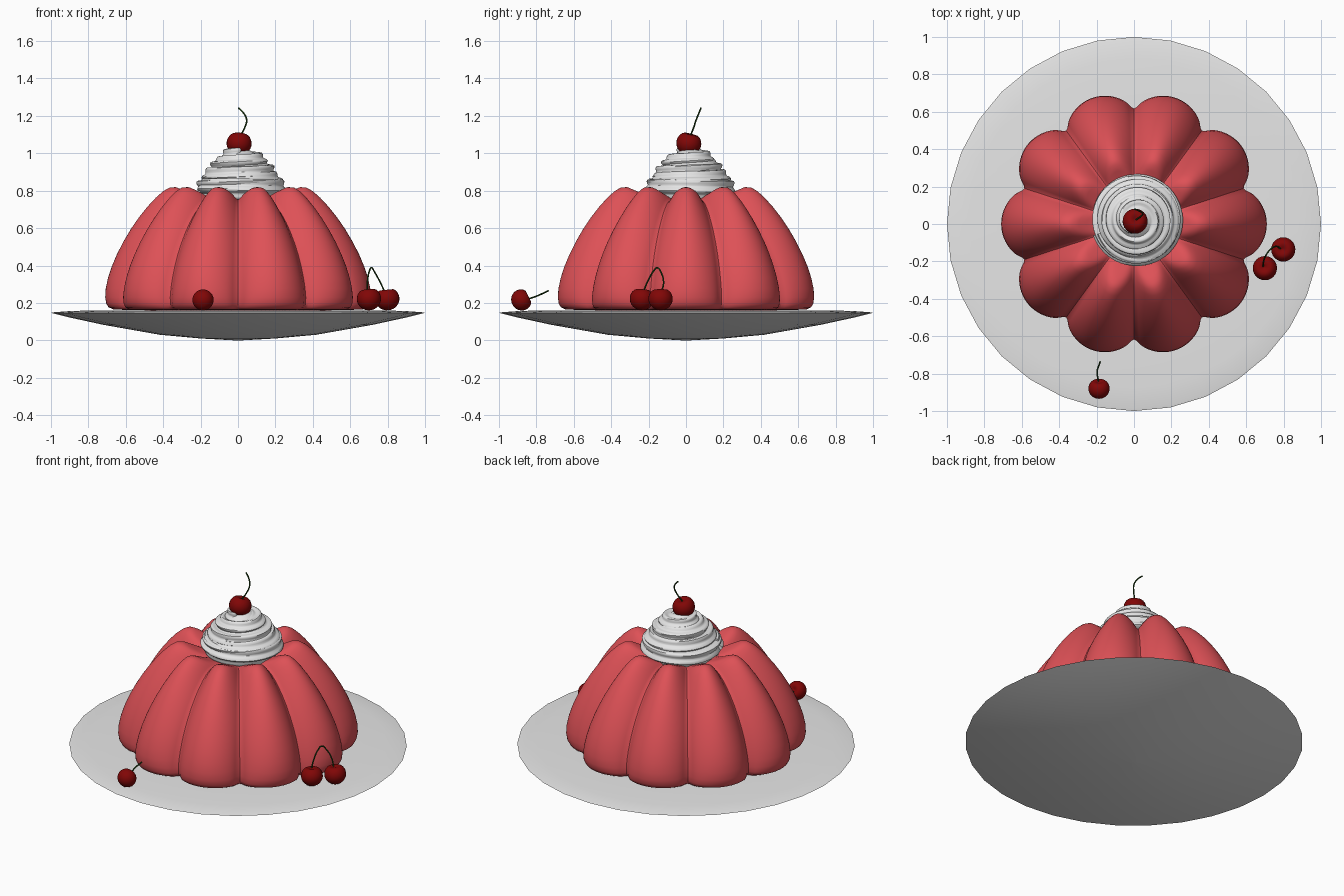
import bpy, bmesh, math
from mathutils import Vector, Euler

if "Cube" in bpy.data.objects:
    bpy.data.objects.remove(bpy.data.objects["Cube"])


def material(name, rgb):
    m = bpy.data.materials.new(name)
    m.diffuse_color = (*rgb, 1)
    m.use_nodes = True
    m.node_tree.nodes["Principled BSDF"].inputs["Base Color"].default_value = m.diffuse_color
    return m


WHITE = material("porcelain_white", (0.8, 0.8, 0.8))
CREAM = material("cream_white", (0.78, 0.78, 0.78))
RED = material("jelly_red", (0.73, 0.082, 0.094))
CHERRY = material("cherry_red", (0.22, 0.002, 0.002))
STEM = material("stem_green", (0.012, 0.05, 0.006))


def rings_to_object(name, rings, mat, closed_ends=True, angle=40):
    """Skin a list of equally long point rings and cap both ends."""
    bm = bmesh.new()
    rows = [[bm.verts.new(p) for p in ring] for ring in rings]
    n = len(rows[0])
    for a, b in zip(rows, rows[1:]):
        for i in range(n):
            j = (i + 1) % n
            bm.faces.new((a[i], a[j], b[j], b[i]))
    if closed_ends:
        for row in (rows[0], rows[-1]):
            c = bm.verts.new(sum((v.co for v in row), Vector()) / n)
            for i in range(n):
                bm.faces.new((row[i], row[(i + 1) % n], c))
    bmesh.ops.recalc_face_normals(bm, faces=bm.faces)
    me = bpy.data.meshes.new(name)
    bm.to_mesh(me)
    bm.free()
    me.materials.append(mat)
    ob = bpy.data.objects.new(name, me)
    bpy.context.collection.objects.link(ob)
    if angle:
        bpy.ops.object.select_all(action='DESELECT')
        ob.select_set(True)
        bpy.context.view_layer.objects.active = ob
        bpy.ops.object.shade_smooth_by_angle(angle=math.radians(angle))
    return ob


def lathe(name, profile, sides, mat, angle=40):
    rings = [[(r * math.cos(t), r * math.sin(t), z)
              for t in (math.tau * i / sides for i in range(sides))] for r, z in profile]
    return rings_to_object(name, rings, mat, angle=angle)


# Shallow plate with a nearly flat top
lathe("plate", [(0.02, 0), (0.2, 0.01), (0.42, 0.03), (0.72, 0.083), (0.9, 0.122), (1, 0.147),
                (0.985, 0.15), (0.88, 0.158), (0.5, 0.16), (0.1, 0.16)], 32, WHITE, angle=30)

# Fluted jelly dome: blend between a lobe profile and a groove profile
lobe = [(0.66, 0.16), (0.695, 0.17), (0.717, 0.22), (0.702, 0.33), (0.652, 0.46), (0.575, 0.6),
        (0.485, 0.72), (0.395, 0.81), (0.335, 0.832), (0.26, 0.78), (0.15, 0.74)]
groove = [(0.57, 0.16), (0.595, 0.17), (0.61, 0.22), (0.585, 0.34), (0.54, 0.46), (0.47, 0.58),
          (0.39, 0.675), (0.32, 0.73), (0.26, 0.75), (0.2, 0.75), (0.13, 0.74)]
LOBES, PER = 10, 14
rings = []
for k, ((rl, zl), (rg, zg)) in enumerate(zip(lobe, groove)):
    ring = []
    for i in range(LOBES * PER):
        t = math.tau * i / (LOBES * PER)
        w = abs(math.cos(LOBES * t / 2)) ** (0.5 + 0.07 * k)
        r, z = rg + (rl - rg) * w, zg + (zl - zg) * w
        ring.append((r * math.cos(t), r * math.sin(t), z))
    rings.append(ring)
jelly = rings_to_object("jelly_dome", rings, RED, angle=60)
sub = jelly.modifiers.new("rounding", 'SUBSURF')
sub.levels = sub.render_levels = 1

# Piped cream: a solid core and a ribbed, twisting spiral rope
CX, CY = 0.015, 0.022
core = lathe("cream_core", [(0.2, 0.74), (0.21, 0.82), (0.16, 0.9), (0.1, 0.98), (0.03, 1.03)],
             32, CREAM)
core.location = (CX, CY, 0)
TURNS, STEPS, SEC = 4.2, 240, 42
rings = []
for k in range(STEPS + 1):
    f = k / STEPS
    t = math.radians(200) + f * TURNS * math.tau
    g = max(0, (f - 0.2) / 0.8)          # the first turn lies flat
    rad = 0.16 * (1 - g) ** 0.58 + 0.012
    thick = 0.067 - 0.012 * g
    ring = []
    for i in range(SEC):
        a = math.tau * i / SEC
        q = thick * (1 + 0.14 * math.cos(7 * a + 14 * f))
        r = rad + q * math.cos(a)
        ring.append((CX + r * math.cos(t), CY + r * math.sin(t),
                     0.812 + 0.18 * g + 0.9 * q * math.sin(a)))
    rings.append(ring)
rings_to_object("cream_swirl", rings, CREAM, angle=50)


# Cherries, dimpled at the stem
def cherry(name, loc, size, rot=(0, 0, 0)):
    prof = []
    for i in range(1, 16):
        a = -math.pi / 2 + math.pi * i / 16
        dip = 0.3 * max(0, math.sin(a)) ** 10
        prof.append((size * math.cos(a), size * (0.95 * math.sin(a) - dip)))
    prof.append((size * 0.05, size * 0.6))
    ob = lathe(name, prof, 24, CHERRY, angle=70)
    ob.location = loc
    ob.rotation_euler = Euler(rot)


def stem(name, points, radius=0.0043):
    cu = bpy.data.curves.new(name, 'CURVE')
    cu.dimensions = '3D'
    cu.bevel_depth = radius
    cu.bevel_resolution = 2
    cu.resolution_u = 6
    cu.use_fill_caps = True
    sp = cu.splines.new('BEZIER')
    sp.bezier_points.add(len(points) - 1)
    for bp, p in zip(sp.bezier_points, points):
        bp.co = p
        bp.handle_left_type = bp.handle_right_type = 'AUTO'
    cu.materials.append(STEM)
    ob = bpy.data.objects.new(name, cu)
    bpy.context.collection.objects.link(ob)
    bpy.ops.object.select_all(action='DESELECT')
    ob.select_set(True)
    bpy.context.view_layer.objects.active = ob
    bpy.ops.object.convert(target='MESH')


cherry("top_cherry", (0.006, 0.015, 1.053), 0.067, (-0.25, 0.1, 0))
stem("top_cherry_stem", [(0.01, 0.022, 1.09), (0.035, 0.04, 1.135), (0.046, 0.055, 1.18),
                         (0.03, 0.069, 1.215), (0.002, 0.08, 1.243)])
cherry("single_cherry", (-0.187, -0.88, 0.216), 0.057, (-1.1, 0, 0))
stem("single_cherry_stem", [(-0.19, -0.84, 0.222), (-0.197, -0.79, 0.24),
                            (-0.18, -0.735, 0.266)])
cherry("pair_cherry_left", (0.7, -0.236, 0.222), 0.065, (-0.1, -0.1, 0))
cherry("pair_cherry_right", (0.798, -0.136, 0.222), 0.065, (0, -0.1, 0))
stem("pair_cherry_stem", [(0.69, -0.226, 0.265), (0.692, -0.205, 0.315), (0.703, -0.172, 0.372),
                          (0.713, -0.155, 0.388), (0.732, -0.133, 0.362), (0.763, -0.12, 0.305),
                          (0.784, -0.132, 0.26)])
